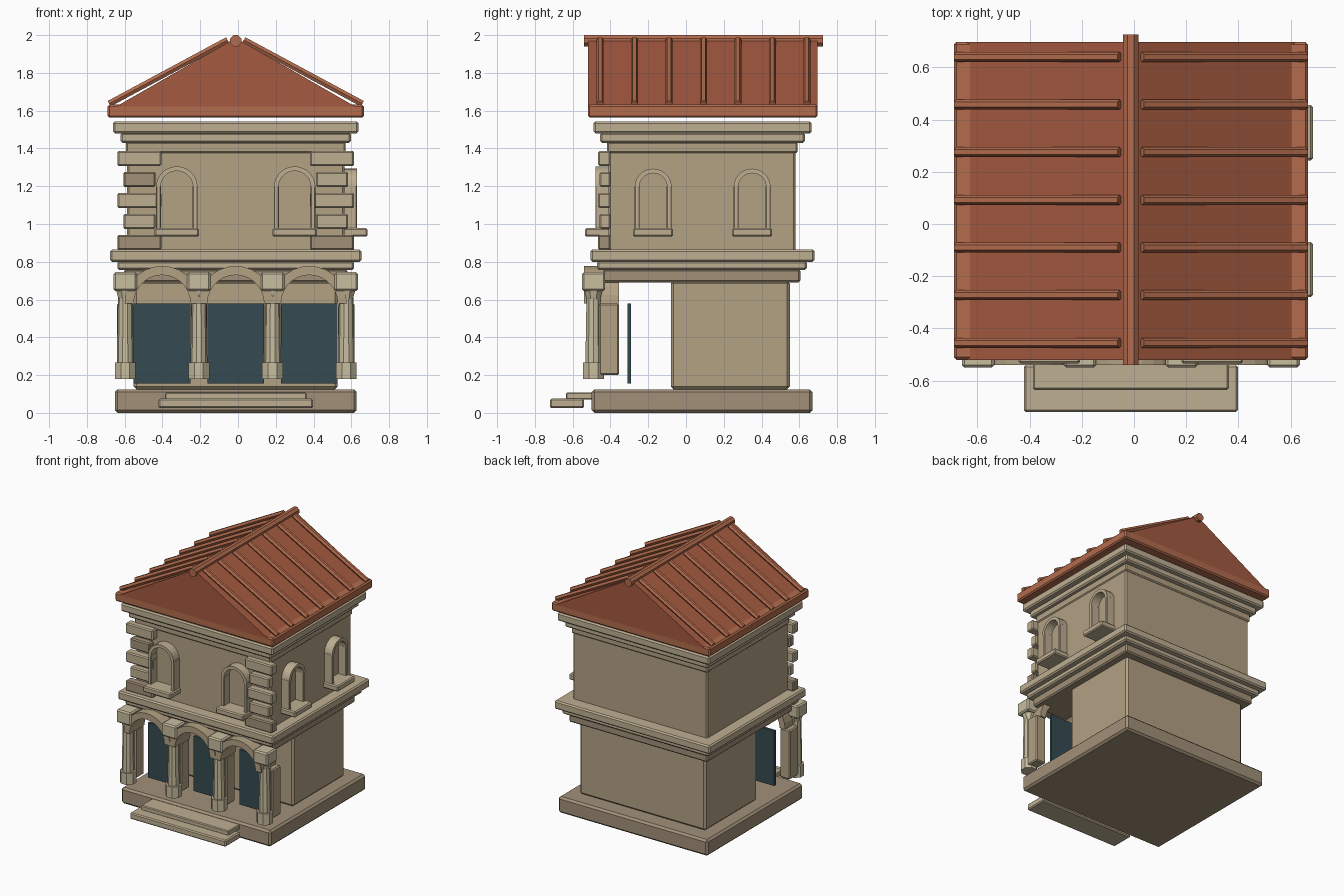
import bpy, bmesh, math
from mathutils import Vector, Matrix

if "Cube" in bpy.data.objects:
    bpy.data.objects.remove(bpy.data.objects["Cube"])

CX = -0.012  # symmetry line of the building


def material(name, col):
    m = bpy.data.materials.new(name)
    m.diffuse_color = (*col, 1)
    m.use_nodes = True
    m.node_tree.nodes["Principled BSDF"].inputs["Base Color"].default_value = m.diffuse_color
    return m


WALL = material("wall_stone", (0.45, 0.36, 0.23))
DARK = material("dark_stone", (0.36, 0.28, 0.19))
TRIM = material("trim_stone", (0.52, 0.43, 0.29))
PALE = material("pale_stone", (0.58, 0.51, 0.35))
ROOF = material("roof_clay", (0.37, 0.10, 0.05))
TILE = material("tile_clay", (0.45, 0.15, 0.075))
GLASS = material("dark_panel", (0.035, 0.07, 0.085))


def finish(bm, name, mat, bevel=0.0):
    if bevel:
        bmesh.ops.bevel(bm, geom=bm.edges[:], offset=bevel, segments=1, affect='EDGES')
    bmesh.ops.recalc_face_normals(bm, faces=bm.faces[:])
    me = bpy.data.meshes.new(name)
    bm.to_mesh(me)
    bm.free()
    me.materials.append(mat)
    ob = bpy.data.objects.new(name, me)
    bpy.context.collection.objects.link(ob)
    return ob


def box(name, x, y, z, mat, bevel=0.01):
    bm = bmesh.new()
    size = Vector((x[1] - x[0], y[1] - y[0], z[1] - z[0]))
    mid = Vector((sum(x) / 2, sum(y) / 2, sum(z) / 2))
    bmesh.ops.create_cube(bm, size=1, matrix=Matrix.Translation(mid) @ Matrix.Diagonal((*size, 1)))
    return finish(bm, name, mat, bevel)


def cbox(name, half, y, z, mat, bevel=0.01):
    return box(name, (CX - half, CX + half), y, z, mat, bevel)


def rod(name, a, b, r1, r2, mat, sides=8, bevel=0.0):
    a, b = Vector(a), Vector(b)
    d = b - a
    rot = d.to_track_quat('Z', 'Y').to_matrix().to_4x4()
    spin = Matrix.Rotation(math.pi / sides, 4, 'Z')
    bm = bmesh.new()
    bmesh.ops.create_cone(bm, cap_ends=True, segments=sides, radius1=r1, radius2=r2, depth=d.length,
                          matrix=Matrix.Translation((a + b) / 2) @ rot @ spin)
    return finish(bm, name, mat, bevel)


def extrude_profile(name, pts, y, mat, matrix=Matrix(), bevel=0.0):
    # profile in the xz plane, swept from y[0] to y[1]
    bm = bmesh.new()
    f = bm.faces.new([bm.verts.new((px, y[0], pz)) for px, pz in pts])
    g = bmesh.ops.extrude_face_region(bm, geom=[f])['geom']
    bmesh.ops.translate(bm, vec=(0, y[1] - y[0], 0), verts=[v for v in g if isinstance(v, bmesh.types.BMVert)])
    bm.transform(matrix)
    return finish(bm, name, mat, bevel)


def arch(name, cx, cz, ro, ri, y, mat, matrix=Matrix(), n=14):
    ang = [math.pi * i / n for i in range(n + 1)]
    pts = [(cx + ro * math.cos(t), cz + ro * math.sin(t)) for t in ang]
    pts += [(cx + ri * math.cos(t), cz + ri * math.sin(t)) for t in reversed(ang)]
    return extrude_profile(name, pts, y, mat, matrix)


# plinth and steps
cbox("plinth", 0.64, (-0.5, 0.67), (0, 0.125), DARK, 0.015)
cbox("upper_step", 0.375, (-0.635, -0.48), (0.07, 0.108), TRIM, 0.006)
cbox("lower_step", 0.41, (-0.72, -0.54), (0.025, 0.075), TRIM, 0.008)

# ground and upper storeys
cbox("ground_storey", 0.54, (-0.08, 0.55), (0.125, 0.70), WALL, 0.015)
cbox("upper_storey", 0.575, (-0.41, 0.58), (0.85, 1.43), WALL)
cbox("upper_wall_band", 0.582, (-0.418, 0.59), (1.375, 1.435), WALL, 0.008)

# stepped string course between the storeys, and cornice
cbox("string_course_low", 0.592, (-0.44, 0.605), (0.69, 0.76), DARK)
cbox("string_course_mid", 0.627, (-0.47, 0.64), (0.757, 0.803), TRIM)
cbox("string_course_top", 0.665, (-0.505, 0.68), (0.80, 0.865), TRIM)
cbox("cornice_low", 0.61, (-0.455, 0.63), (1.43, 1.483), TRIM)
cbox("cornice_top", 0.65, (-0.49, 0.665), (1.48, 1.543), TRIM)

# arcade columns with piers behind them
for i in range(4):
    x = CX + (i - 1.5) * 0.39
    n = f"_{i + 1}"
    rod("column_base" + n, (x, -0.49, 0.18), (x, -0.49, 0.268), 0.06, 0.06, PALE)
    rod("column_shaft" + n, (x, -0.49, 0.26), (x, -0.49, 0.65), 0.045, 0.038, PALE, 10)
    rod("column_neck" + n, (x, -0.49, 0.60), (x, -0.49, 0.65), 0.038, 0.052, PALE)
    box("column_capital" + n, (x - 0.062, x + 0.062), (-0.55, -0.428), (0.645, 0.745), PALE)
    box("pier" + n, (x - 0.043, x + 0.043), (-0.46, -0.355), (0.2, 0.58), WALL, 0.008)

# arches and dark panels behind them
for i in range(3):
    x = CX + (i - 1) * 0.39
    arch(f"arcade_arch_{i + 1}", x, 0.58, 0.198, 0.15, (-0.54, -0.355), WALL)
    box(f"door_panel_{i + 1}", (x - 0.15, x + 0.15), (-0.31, -0.29), (0.155, 0.58), GLASS, 0)


def window(name, cx, r, sill, front, matrix=Matrix()):
    # drawn facing -y with its wall plane at y = front
    arch(name + "_arch", cx, 1.195, r, r - 0.024, (front - 0.065, front + 0.02), TRIM, matrix)
    for s, side in ((-1, "left"), (1, "right")):
        ob = box(f"{name}_{side}_jamb", sorted((cx + s * r, cx + s * (r - 0.026))),
                 (front - 0.065, front + 0.02), (0.96, 1.205), TRIM, 0.004)
        ob.data.transform(matrix)
    ob = box(name + "_sill", (cx - sill, cx + sill), (front - 0.12, front + 0.02), (0.933, 0.978), TRIM, 0.008)
    ob.data.transform(matrix)


# two windows on the front, two on the right side
TURN = Matrix.Rotation(math.pi / 2, 4, 'Z')
for i, s in enumerate((-1, 1)):
    window(f"front_window_{i + 1}", CX + s * 0.312, 0.11, 0.118, -0.415)
    window(f"side_window_{i + 1}", 0.088 + s * 0.262, 0.098, 0.106, -0.565, TURN)

# alternating corner stones on the front
for s, side in ((-1, "left"), (1, "right")):
    for k in range(5):
        a, b = ((0.393, 0.627), (0.425, 0.592))[k % 2]
        if k % 2:
            b = 0.595
        z = 0.863 + k * 0.111
        box(f"{side}_quoin_{k + 1}", sorted((CX + s * a, CX + s * b)), (-0.465 + 0.008 * (k % 2), -0.4),
            (z, z + 0.08), DARK if k in (0, 3) and s < 0 or k == 0 else TRIM, 0.008)

# gable roof on its eaves slab
cbox("eaves", 0.678, (-0.52, 0.697), (1.563, 1.632), TILE)
extrude_profile("gable_roof", [(CX - 0.645, 1.615), (CX + 0.645, 1.615), (CX, 1.985)], (-0.52, 0.697), ROOF)
rod("ridge_tile", (CX, -0.54, 1.97), (CX, 0.725, 1.97), 0.032, 0.032, TILE)

# tile ribs down both slopes
for i in range(7):
    y = -0.455 + i * 0.1825
    for s, side in ((-1, "left"), (1, "right")):
        rod(f"{side}_roof_rib_{i + 1}", (CX + s * 0.67, y, 1.637), (CX + s * 0.043, y, 1.974),
            0.019, 0.019, TILE, 6)
